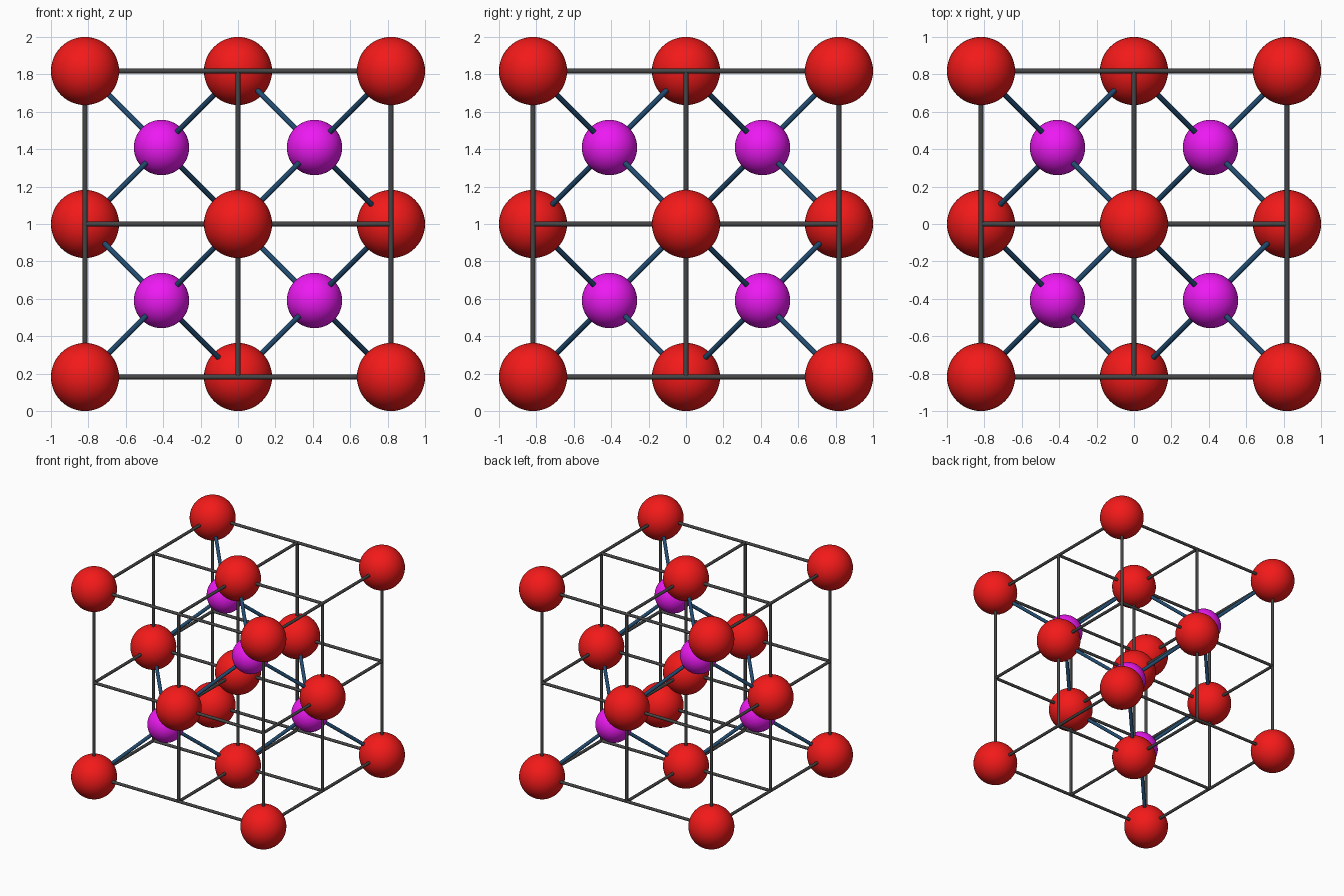
import bpy
from mathutils import Vector
from itertools import product

if "Cube" in bpy.data.objects:
    bpy.data.objects.remove(bpy.data.objects["Cube"])

A = 0.818            # half the cell edge
R_RED, R_PURPLE = 0.182, 0.148
CENTRE = Vector((0, 0, 1))


def material(name, color):
    m = bpy.data.materials.new(name)
    m.diffuse_color = (*color, 1)
    m.use_nodes = True
    m.node_tree.nodes["Principled BSDF"].inputs["Base Color"].default_value = m.diffuse_color
    return m


RED = material("red", (0.9, 0.01, 0.01))
PURPLE = material("purple", (0.85, 0.01, 0.9))
BLUE = material("dark_blue", (0.015, 0.07, 0.16))
DARK = material("dark_grey", (0.06, 0.06, 0.06))


def finish(name, mat):
    o = bpy.context.object
    o.name = name
    o.data.materials.append(mat)
    bpy.ops.object.shade_smooth_by_angle()


def ball(name, cell_pos, radius, mat):
    bpy.ops.mesh.primitive_uv_sphere_add(segments=48, ring_count=24, radius=radius,
                                         location=CENTRE + A * Vector(cell_pos))
    finish(name, mat)


def rod(name, p, q, radius, mat):
    p, q = CENTRE + A * Vector(p), CENTRE + A * Vector(q)
    d = q - p
    bpy.ops.mesh.primitive_cylinder_add(vertices=16, radius=radius, depth=d.length,
                                        location=(p + q) / 2,
                                        rotation=d.to_track_quat('Z', 'Y').to_euler())
    finish(name, mat)


# Large balls: corners, face centres and body centre
for p in product((-1, 0, 1), repeat=3):
    if p.count(0) in (0, 2, 3):
        ball("large_ball", p, R_RED, RED)

# Small balls in alternate octants, each bonded to four large balls
for s in product((-1, 1), repeat=3):
    if s[0] * s[1] * s[2] > 0:
        continue
    mid = Vector(s) / 2
    ball("small_ball", mid, R_PURPLE, PURPLE)
    for end in (s, (s[0], 0, 0), (0, s[1], 0), (0, 0, s[2])):
        rod("bond", mid, end, 0.0145, BLUE)

# Cage: 2 x 2 x 2 lattice of thin rods
for axis in range(3):
    for u, v in product((-1, 0, 1), repeat=2):
        p, q = [u, v], [u, v]
        p.insert(axis, -1)
        q.insert(axis, 1)
        rod("cage_rod", p, q, 0.0125, DARK)
